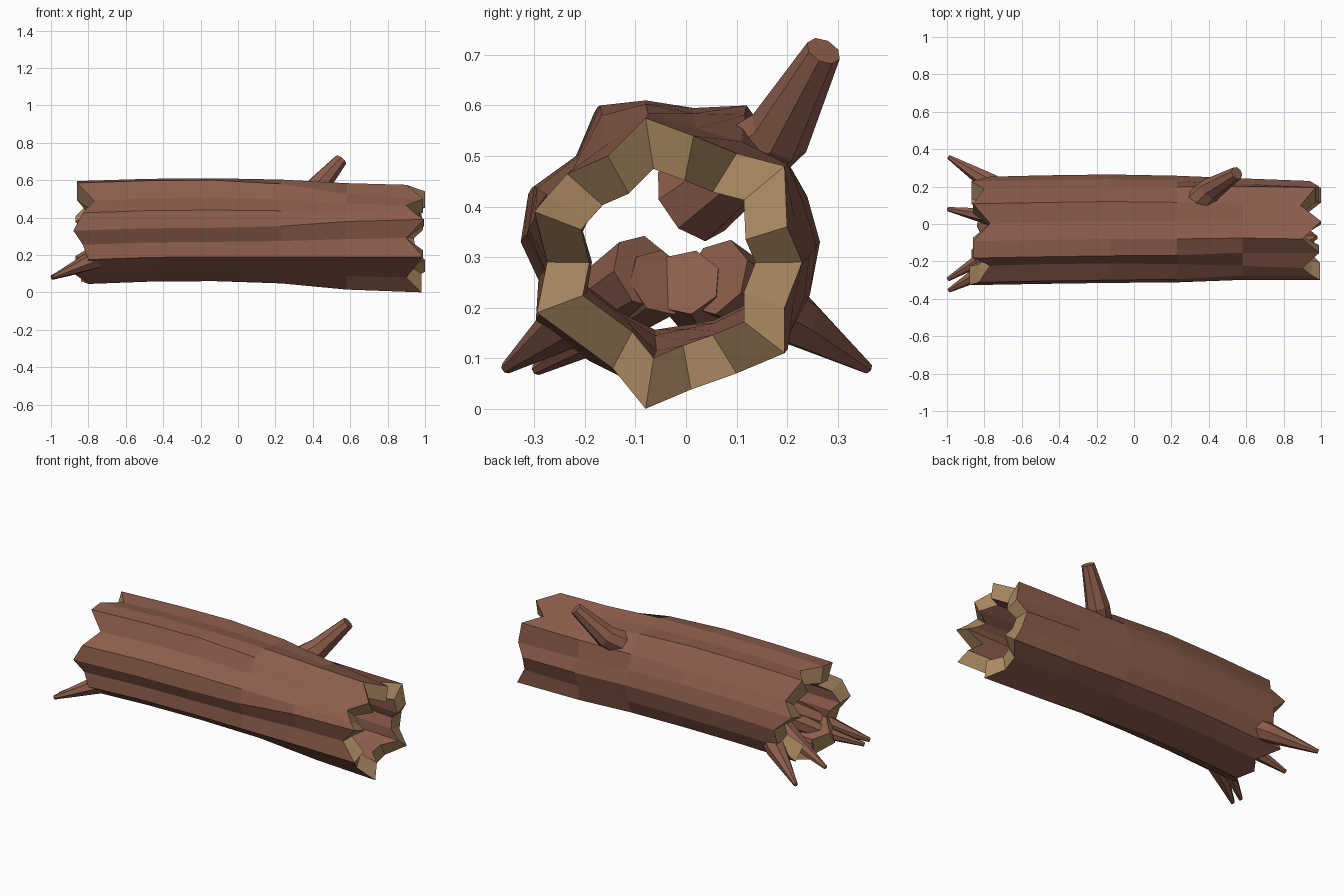
import bpy, bmesh, math
from mathutils import Vector

if "Cube" in bpy.data.objects:
    bpy.data.objects.remove(bpy.data.objects["Cube"])


def material(name, rgb):
    m = bpy.data.materials.new(name)
    m.diffuse_color = (*rgb, 1)
    m.use_nodes = True
    m.node_tree.nodes["Principled BSDF"].inputs["Base Color"].default_value = m.diffuse_color
    return m


BARK = material("bark brown", (0.265, 0.11, 0.073))
WOOD = material("cut wood tan", (0.40, 0.25, 0.12))


def finish(name, bm, mats):
    bmesh.ops.recalc_face_normals(bm, faces=bm.faces)
    me = bpy.data.meshes.new(name)
    bm.to_mesh(me)
    bm.free()
    for m in mats:
        me.materials.append(m)
    ob = bpy.data.objects.new(name, me)
    bpy.context.collection.objects.link(ob)
    return ob


def bridge(bm, a, b, mat=0):
    n = len(a)
    for i in range(n):
        j = (i + 1) % n
        bm.faces.new((a[i], a[j], b[j], b[i])).material_index = mat


# Cross-sections (y, z) of the trunk: middle and right end
MID = [(.265, .33), (.24, .42), (.20, .49), (.12, .60), (.015, .595), (-.08, .61),
       (-.17, .60), (-.21, .505), (-.30, .44), (-.315, .345), (-.28, .27), (-.285, .19),
       (-.18, .11), (-.08, .06), (.015, .075), (.10, .09), (.20, .14), (.245, .225)]
END = [(.23, .29), (.20, .36), (.195, .48), (.10, .505), (.015, .54), (-.08, .575),
       (-.155, .50), (-.235, .465), (-.275, .42), (-.30, .39), (-.275, .29), (-.295, .19),
       (-.145, .08), (-.08, .0), (.01, .038), (.10, .07), (.195, .11), (.195, .20)]
# Jagged x positions of the two broken ends
LEFT = [-.77, -.87, -.80, -.86, -.77, -.86, -.86, -.77, -.83, -.88, -.83, -.80,
        -.87, -.80, -.84, -.78, -.87, -.78]
RIGHT = [.94, .99, .97, .89, 1.0, .90, .99, .90, .95, .995, .90, .99, .90,
         .98, .91, .92, 1.0, .95]
# Stations along the trunk: x, blend towards END, y shift, z shift
STATIONS = [(LEFT, 0, -.012, -.015), (-.48, 0, -.005, -.003), (-.13, 0, 0, 0),
            (.23, .2, 0, 0), (.58, .75, .005, 0), (RIGHT, 1, 0, 0)]
N = len(MID)


def trunk():
    bm = bmesh.new()
    outer, inner = [], []
    for x, t, dy, dz in STATIONS:
        xs = x if isinstance(x, list) else [x] * N
        pts = [Vector((a[0] + (b[0] - a[0]) * t + dy, a[1] + (b[1] - a[1]) * t + dz))
               for a, b in zip(MID, END)]
        centre = Vector([(min(p[k] for p in pts) + max(p[k] for p in pts)) / 2
                         for k in (0, 1)])
        for rings, k in ((outer, 1), (inner, .65)):
            ring = []
            for px, p in zip(xs, pts):
                q = centre + (p - centre) * k
                ring.append(bm.verts.new((px, q.x, q.y)))
            rings.append(ring)
    for rings in (outer, inner):
        for a, b in zip(rings, rings[1:]):
            bridge(bm, a, b)
    for e in (0, -1):                       # tan rims
        bridge(bm, outer[e], inner[e], 1)
    return finish("hollow_trunk", bm, [BARK, WOOD])


def limb(name, path, radii, sides=7):
    """Tapered, slightly bent low-poly limb along a few points."""
    path = [Vector(p) for p in path]
    ref = Vector((0, 0, 1)).cross(path[-1] - path[0]).normalized()
    bm = bmesh.new()
    rings = []
    for i, (p, r) in enumerate(zip(path, radii)):
        d = (path[min(i + 1, len(path) - 1)] - path[max(i - 1, 0)]).normalized()
        v = d.cross(ref).normalized()
        u = v.cross(d)
        rings.append([bm.verts.new(p + r * (u * math.cos(a) + v * math.sin(a)))
                      for a in (2 * math.pi * k / sides for k in range(sides))])
    for a, b in zip(rings, rings[1:]):
        bridge(bm, a, b)
    bm.faces.new(rings[0])
    bm.faces.new(rings[-1])
    return finish(name, bm, [BARK])


trunk()
# Broken branch on the upper back
limb("branch_stub", [(.24, .01, .41), (.41, .185, .545), (.55, .272, .708)],
     [.09, .065, .036], 8)
# Roots fanning out of the left end
ROOTS = [([(-.58, .06, .26), (-.76, .215, .178), (-.99, .358, .081)], [.08, .056, .012]),
         ([(-.58, .0, .25), (-.80, .045, .155), (-.995, .08, .081)], [.07, .042, .012]),
         ([(-.58, -.08, .27), (-.76, -.225, .178), (-.99, -.355, .081)], [.08, .056, .012]),
         ([(-.58, -.05, .25), (-.80, -.175, .15), (-.995, -.295, .078)], [.07, .04, .012])]
for k, (path, radii) in enumerate(ROOTS):
    limb(f"root_{k + 1}", path, radii)
